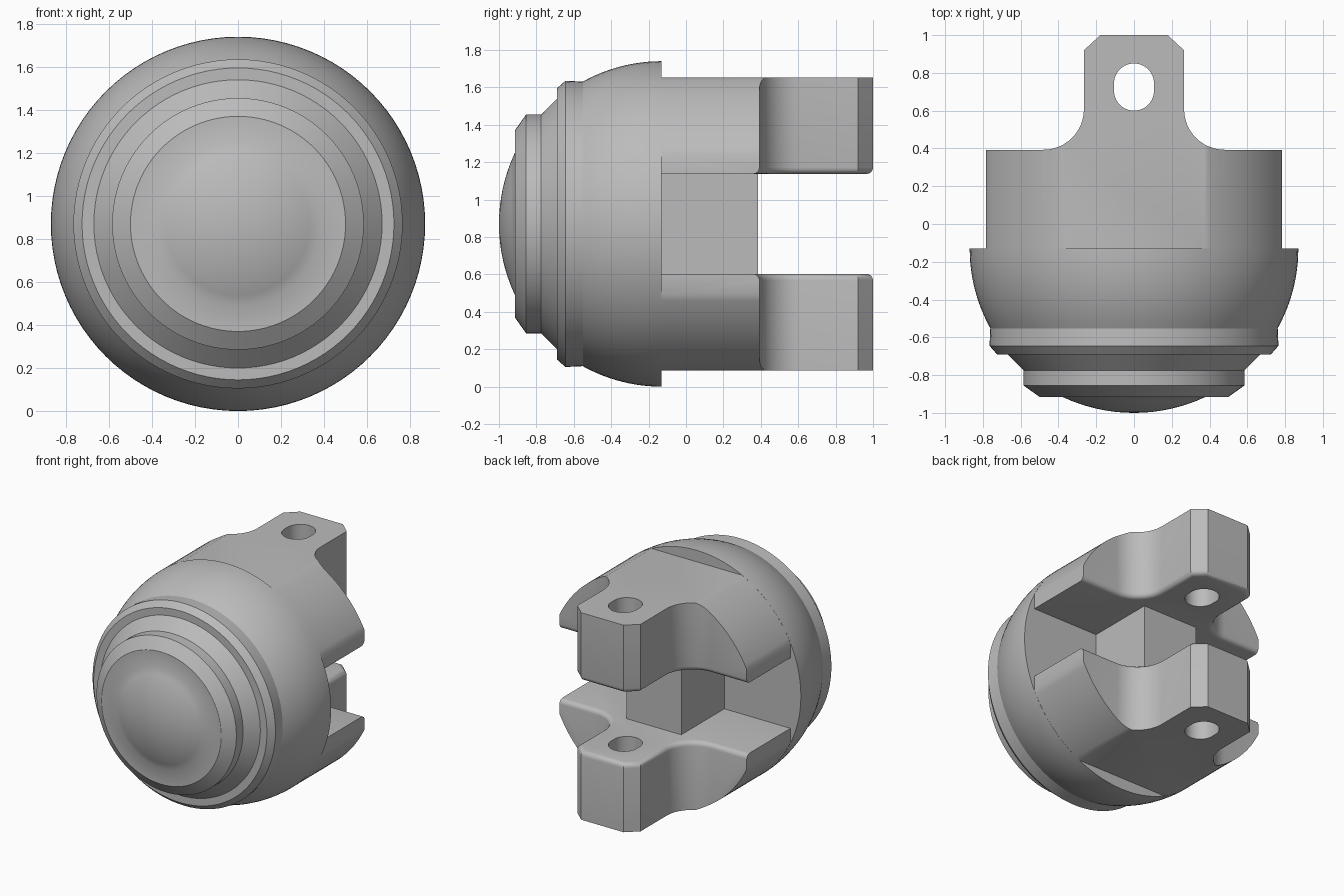
import bpy, bmesh
from math import sin, cos, pi, radians, sqrt
from mathutils import Matrix

if "Cube" in bpy.data.objects:
    bpy.data.objects.remove(bpy.data.objects["Cube"])

R = 0.87          # main radius, also the height of the axis
RIM = -0.13       # y of the shell's back rim
FLAT = 0.783      # half size across the machined flats
SLOT = 0.267      # half height of the slot between the arms

grey = bpy.data.materials.new("plain grey")
grey.use_nodes = True
grey.diffuse_color = (0.5, 0.5, 0.5, 1)
grey.node_tree.nodes["Principled BSDF"].inputs["Base Color"].default_value = (0.5, 0.5, 0.5, 1)


def make(name, bm):
    """Turn a bmesh into an object centred on the main axis."""
    bmesh.ops.recalc_face_normals(bm, faces=bm.faces)
    mesh = bpy.data.meshes.new(name)
    bm.to_mesh(mesh)
    bm.free()
    mesh.materials.append(grey)
    ob = bpy.data.objects.new(name, mesh)
    ob.location.z = R
    bpy.context.collection.objects.link(ob)
    return ob


def activate(ob):
    bpy.ops.object.select_all(action='DESELECT')
    ob.select_set(True)
    bpy.context.view_layer.objects.active = ob


def smooth(ob):
    activate(ob)
    bpy.ops.object.shade_smooth_by_angle(angle=radians(30))


def cut(ob, tool, operation):
    """Apply a boolean and remove its tool."""
    mod = ob.modifiers.new("cut", 'BOOLEAN')
    mod.operation, mod.object, mod.solver = operation, tool, 'EXACT'
    activate(ob)
    bpy.ops.object.modifier_apply(modifier=mod.name)
    bpy.data.objects.remove(tool)


def prism(points, z0, z1):
    """Extrude a plan outline between two heights."""
    bm = bmesh.new()
    face = bm.faces.new([bm.verts.new((x, y, z0)) for x, y in points])
    out = bmesh.ops.extrude_face_region(bm, geom=[face])
    for v in out["geom"]:
        if isinstance(v, bmesh.types.BMVert):
            v.co.z = z1
    return bm


# Shell: stepped nose and spherical body turned around the y axis
nose_r, nose_h = 0.38, 0.085
ball = (nose_r ** 2 + nose_h ** 2) / (2 * nose_h)
profile = [(nose_r * i / 8, -1 + ball - sqrt(ball ** 2 - (nose_r * i / 8) ** 2)) for i in range(9)]
profile += [(0.5, -0.915), (0.585, -0.855), (0.585, -0.775), (0.67, -0.69),
            (0.725, -0.69), (0.765, -0.645)]
for i in range(13):
    y = -0.552 + (RIM + 0.552) * i / 12
    profile.append((sqrt(R ** 2 - (y - RIM) ** 2), y))
profile.append((0, RIM))
bm = bmesh.new()
verts = [bm.verts.new((r, y, 0)) for r, y in profile]
edges = [bm.edges.new(pair) for pair in zip(verts, verts[1:])]
bmesh.ops.spin(bm, geom=verts + edges, cent=(0, 0, 0), axis=(0, 1, 0),
               angle=2 * pi, steps=96, use_merge=True)
bmesh.ops.remove_doubles(bm, verts=bm.verts, dist=0.0001)
smooth(make("shell", bm))

# Arms: half outline with a concave shoulder, mirrored into a full plan
fillet = 0.215
half = [(FLAT, RIM - 0.004), (FLAT, 0.393)]
for i in range(13):
    a = -pi / 2 - pi / 2 * i / 12
    half.append((0.265 + fillet * (1 + cos(a)), 0.393 + fillet * (1 + sin(a))))
half += [(0.265, 0.92), (0.178, 1.0)]
outline = half + [(-x, y) for x, y in reversed(half)]
bm = prism(outline, SLOT, FLAT)

# Rounded inner rim of the arm
rim = [e for e in bm.edges
       if all(abs(v.co.z - SLOT) < 1e-5 for v in e.verts)
       and not all(v.co.y < RIM for v in e.verts)
       and not all(abs(v.co.x) > FLAT - 0.001 for v in e.verts)]
bmesh.ops.bevel(bm, geom=rim, offset=0.035, segments=4, profile=0.5, affect='EDGES')
arms = make("arms", bm)

# Trim the arm to the round body
bm = bmesh.new()
bmesh.ops.create_cone(bm, cap_ends=True, segments=128, radius1=R - 0.001, radius2=R - 0.001,
                      depth=4, matrix=Matrix.Rotation(pi / 2, 4, 'X'))
cut(arms, make("round_trim", bm), 'INTERSECT')

# Elongated pin hole
hole = []
for i in range(32):
    a = 2 * pi * (i + 0.5) / 32
    hole.append((0.106 * cos(a), 0.725 + 0.106 * sin(a) + (0.019 if sin(a) > 0 else -0.019)))
cut(arms, make("pin_hole", prism(hole, 0, 1)), 'DIFFERENCE')

# Lower arm mirrors the upper one
mod = arms.modifiers.new("mirror", 'MIRROR')
mod.use_axis = (False, False, True)
mod.use_mirror_merge = False
activate(arms)
bpy.ops.object.modifier_apply(modifier=mod.name)
smooth(arms)

# Block joining the arms in the middle of the slot
w = 0.23
block = [(-w, RIM - 0.004), (w, RIM - 0.004), (w, 0.385), (-w, 0.385)]
smooth(make("centre_block", prism(block, -SLOT - 0.004, SLOT + 0.004)))
